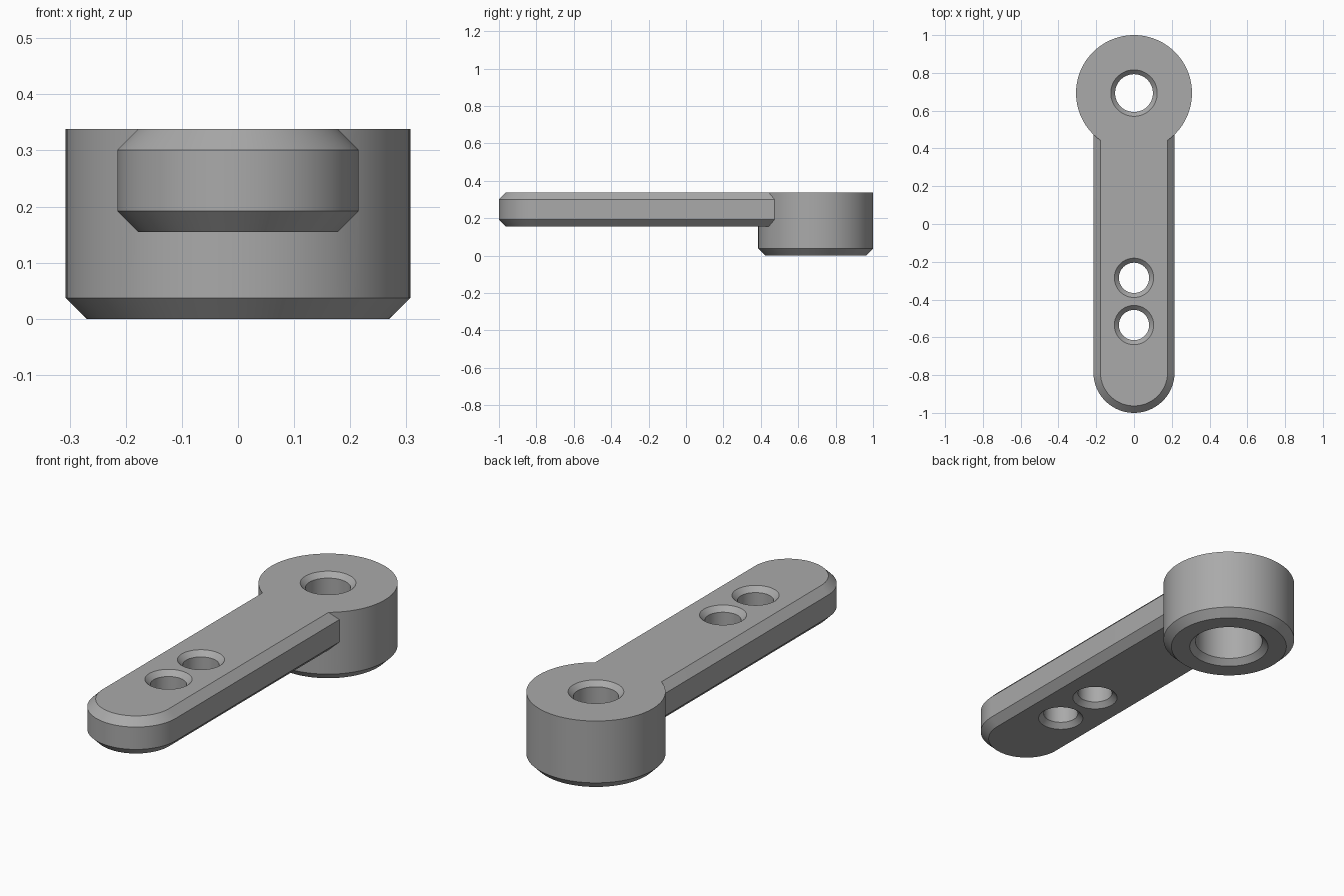
import bpy
import bmesh
import math

cube = bpy.data.objects.get("Cube")
if cube:
    bpy.data.objects.remove(cube, do_unlink=True)

TOP, ARM_BOTTOM = 0.338, 0.155
BEVEL = 0.037
HUB_Y, HUB_R = 0.693, 0.307
TIP_Y, ARM_R = -0.785, 0.215
SEGMENTS = 96

grey = bpy.data.materials.new("satin_grey")
grey.use_nodes = True
colour = (0.4, 0.4, 0.4, 1)
grey.diffuse_color = colour
grey.node_tree.nodes["Principled BSDF"].inputs["Base Color"].default_value = colour


def circle(y, r):
    steps = [2 * math.pi * i / SEGMENTS for i in range(SEGMENTS)]
    return [(r * math.cos(a), y + r * math.sin(a)) for a in steps]


def tongue(r):
    """Half-round tip at the front, square end buried inside the hub."""
    half = SEGMENTS // 2
    steps = [math.pi + math.pi * i / half for i in range(half + 1)]
    arc = [(r * math.cos(a), TIP_Y + r * math.sin(a)) for a in steps]
    return arc + [(r, HUB_Y), (-r, HUB_Y)]


def stack(name, outline, levels):
    """Closed solid through outlines of the given (size, height)."""
    bm = bmesh.new()
    rings = [[bm.verts.new((x, y, z)) for x, y in outline(r)] for r, z in levels]
    for low, high in zip(rings, rings[1:]):
        for i in range(len(low)):
            j = (i + 1) % len(low)
            bm.faces.new((low[i], low[j], high[j], high[i]))
    bm.faces.new(rings[0][::-1])
    bm.faces.new(rings[-1])
    bmesh.ops.recalc_face_normals(bm, faces=bm.faces)
    mesh = bpy.data.meshes.new(name)
    bm.to_mesh(mesh)
    bm.free()
    mesh.materials.append(grey)
    ob = bpy.data.objects.new(name, mesh)
    bpy.context.collection.objects.link(ob)
    return ob


def combine(target, tool, operation):
    mod = target.modifiers.new(operation.title(), "BOOLEAN")
    mod.operation, mod.object, mod.solver = operation, tool, "EXACT"
    bpy.context.view_layer.objects.active = target
    bpy.ops.object.modifier_apply(modifier=mod.name)
    bpy.data.objects.remove(tool, do_unlink=True)


def flared_hole(y, r, bottom, flare, out=0.05):
    """Through hole with chamfered rims at both ends."""
    levels = [(r + flare + out, bottom - out), (r, bottom + flare),
              (r, TOP - flare), (r + flare + out, TOP + out)]
    return stack("hole_cutter", lambda s: circle(y, s), levels)


# Hub with chamfered lower rim, joined to the chamfered arm
lever = stack("lever_arm", lambda r: circle(HUB_Y, r),
              [(HUB_R - BEVEL, 0), (HUB_R, BEVEL), (HUB_R, TOP)])
arm = stack("arm", tongue,
            [(ARM_R - BEVEL, ARM_BOTTOM), (ARM_R, ARM_BOTTOM + BEVEL),
             (ARM_R, TOP - BEVEL), (ARM_R - BEVEL, TOP)])
combine(lever, arm, "UNION")

# Wide socket from below, narrow screw hole from above
socket = stack("socket_cutter", lambda r: circle(HUB_Y, r),
               [(0.234, -0.05), (0.157, 0.027), (0.157, 0.2), (0.1, 0.2),
                (0.1, TOP - 0.023), (0.173, TOP + 0.05)])
combine(lever, socket, "DIFFERENCE")

# Two linkage holes in the arm
for y in (-0.285, -0.535):
    combine(lever, flared_hole(y, 0.08, ARM_BOTTOM, 0.024), "DIFFERENCE")

bpy.ops.object.select_all(action="DESELECT")
lever.select_set(True)
bpy.context.view_layer.objects.active = lever
bpy.ops.object.shade_smooth_by_angle(angle=math.radians(30))
